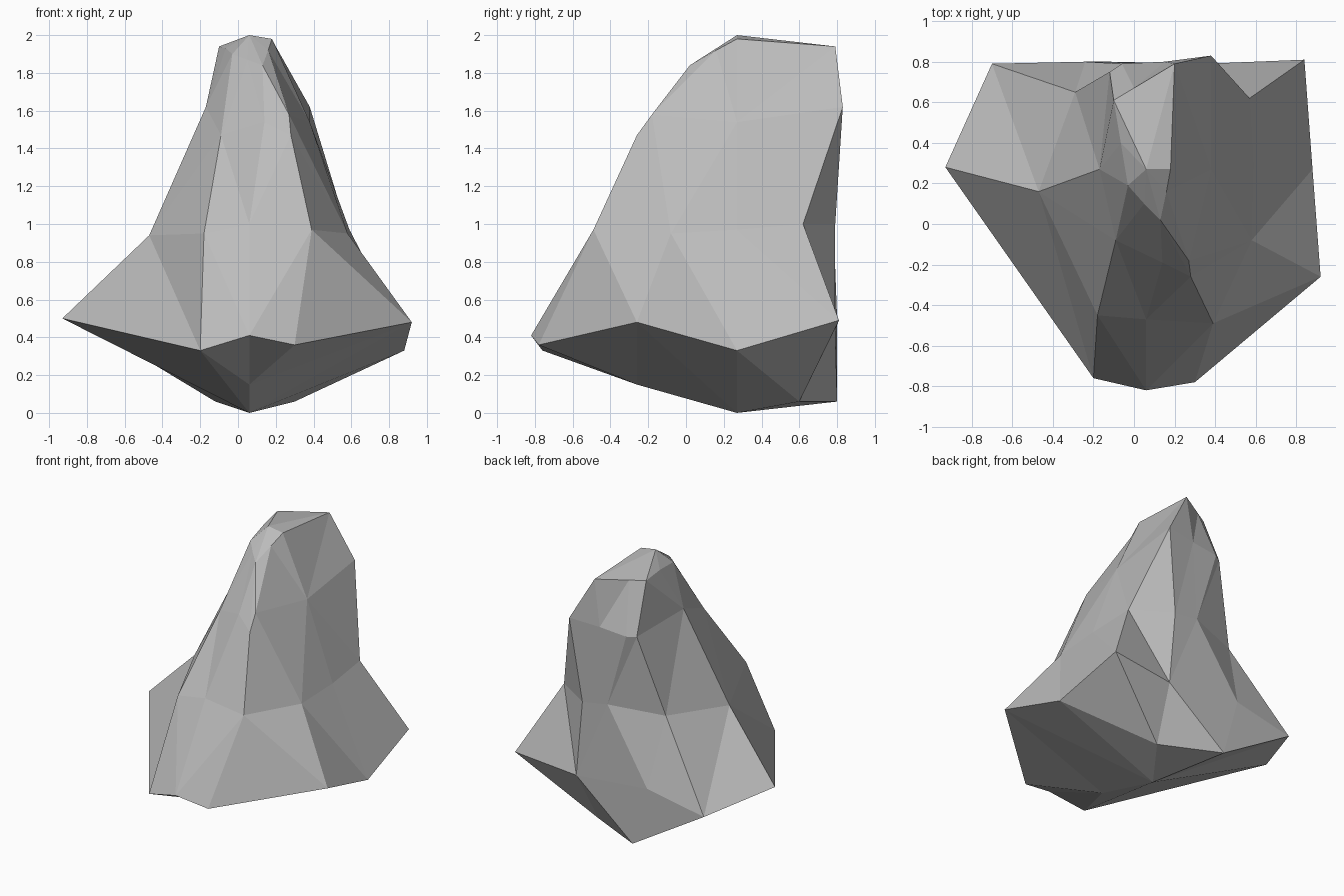
import bpy, bmesh
from mathutils import Vector

if "Cube" in bpy.data.objects:
    bpy.data.objects.remove(bpy.data.objects["Cube"])

SIDES = 10

stone = bpy.data.materials.new("stone_grey")
stone.diffuse_color = (0.5, 0.5, 0.5, 1)
stone.use_nodes = True
stone.node_tree.nodes["Principled BSDF"].inputs["Base Color"].default_value = stone.diffuse_color

# Irregular cross-sections, counter-clockwise from front left
underside = [(.06, -.26, .15)] * 3 + [(.06, .27, 0)] + [(.3, .6, .06)] * 3 \
    + [(-.12, .8, .06)] * 2 + [(.06, .27, 0)]
rim = [(-.2, -.76, .33), (.06, -.82, .41), (.3, -.78, .36), (.92, -.26, .48), (.88, .27, .33),
       (.84, .81, .49), (.35, .79, .44), (-.24, .8, .5), (-.7, .79, .41), (-.93, .28, .5)]
waist = [(-.18, -.45, .95), (.06, -.47, 1), (.39, -.49, .97), (.58, -.08, .95), (.59, .27, .97),
         (.57, .62, 1), (.3, .79, 1), (.1, .78, 1.03), (-.29, .65, 1), (-.47, .16, .94)]
shoulder = [(-.09, -.08, 1.47), (.14, -.19, 1.54), (.28, -.26, 1.47), (.27, -.18, 1.58),
            (.38, .27, 1.54), (.38, .83, 1.62), (.15, .8, 1.6), (-.06, .79, 1.58),
            (-.12, .75, 1.58), (-.17, .27, 1.62)]
crown = [(-.03, .19, 1.9), (.05, .1, 1.87), (.13, .02, 1.84), (.16, .16, 1.92), (.18, .27, 1.98),
         (.2, .79, 1.94), (.1, .73, 1.94), (0, .67, 1.94), (-.1, .61, 1.94), (-.065, .4, 1.93)]
peak = [(.06, .27, 2)] * SIDES

# Skin the boulder between neighbouring sections
bm = bmesh.new()
rings = [[bm.verts.new(p) for p in ring]
         for ring in (underside, rim, waist, shoulder, crown, peak)]
for low, high in zip(rings, rings[1:]):
    for i in range(SIDES):
        j = (i + 1) % SIDES
        bm.faces.new((low[i], low[j], high[j], high[i]))

# Close the underside and merge shared corners
bmesh.ops.remove_doubles(bm, verts=bm.verts, dist=0.001)
bmesh.ops.holes_fill(bm, edges=[e for e in bm.edges if e.is_boundary], sides=0)
bmesh.ops.triangulate(bm, faces=bm.faces, quad_method='SHORT_EDGE')
bmesh.ops.recalc_face_normals(bm, faces=bm.faces)

mesh = bpy.data.meshes.new("boulder")
bm.to_mesh(mesh)
bm.free()
mesh.materials.append(stone)
boulder = bpy.data.objects.new("boulder", mesh)
bpy.context.collection.objects.link(boulder)
